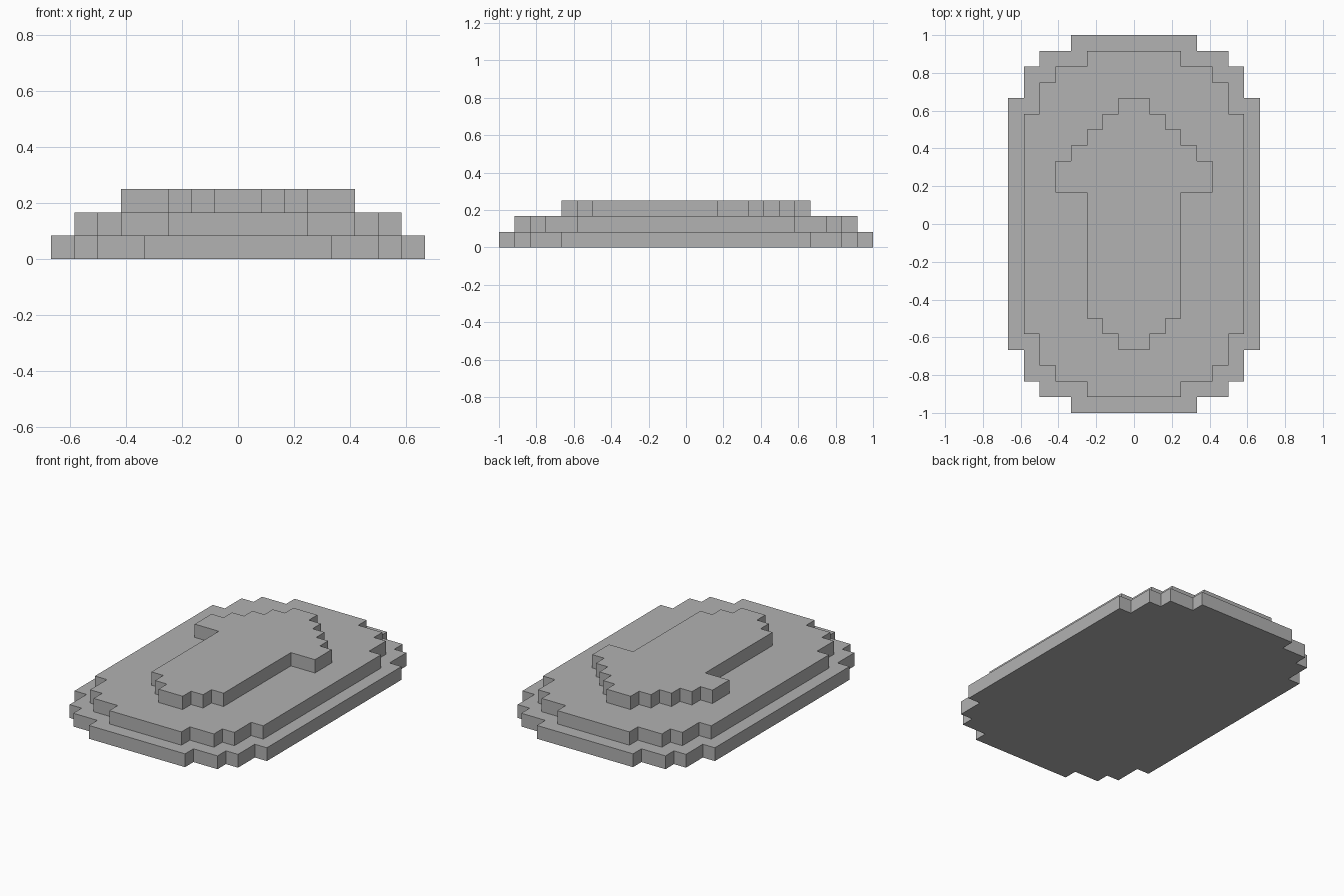
import bpy
import bmesh

cube = bpy.data.objects.get("Cube")
if cube:
    bpy.data.objects.remove(cube, do_unlink=True)

U = 1 / 12  # one block

grey = bpy.data.materials.new("plain_grey")
grey.use_nodes = True
colour = (0.445, 0.445, 0.445, 1)
grey.diffuse_color = colour
grey.node_tree.nodes["Principled BSDF"].inputs["Base Color"].default_value = colour


def stepped_slab(name, level, start, rows):
    """Slab one block high; rows are (half width, lower y) from back to front."""
    side, y = [], start
    for half, low in rows:
        side += [(half, y), (half, low)]
        y = low
    outline = side + [(-x, y) for x, y in reversed(side)]
    bm = bmesh.new()
    face = bm.faces.new([bm.verts.new((x * U, y * U, level * U)) for x, y in outline])
    top = bmesh.ops.extrude_face_region(bm, geom=[face])["geom"]
    bmesh.ops.translate(bm, vec=(0, 0, U),
                        verts=[v for v in top if isinstance(v, bmesh.types.BMVert)])
    bmesh.ops.recalc_face_normals(bm, faces=bm.faces)
    mesh = bpy.data.meshes.new(name)
    bm.to_mesh(mesh)
    bm.free()
    mesh.materials.append(grey)
    obj = bpy.data.objects.new(name, mesh)
    bpy.context.collection.objects.link(obj)
    return obj


# Wide base, narrower middle tier, raised emblem-shaped top
stepped_slab("base_tier", 0, 12,
             [(4, 11), (6, 10), (7, 8), (8, -8), (7, -10), (6, -11), (4, -12)])
stepped_slab("middle_tier", 1, 11,
             [(3, 10), (5, 9), (6, 7), (7, -7), (6, -9), (5, -10), (3, -11)])
stepped_slab("raised_top", 2, 8,
             [(1, 7), (2, 6), (3, 5), (4, 4), (5, 2), (3, -6), (2, -7), (1, -8)])
